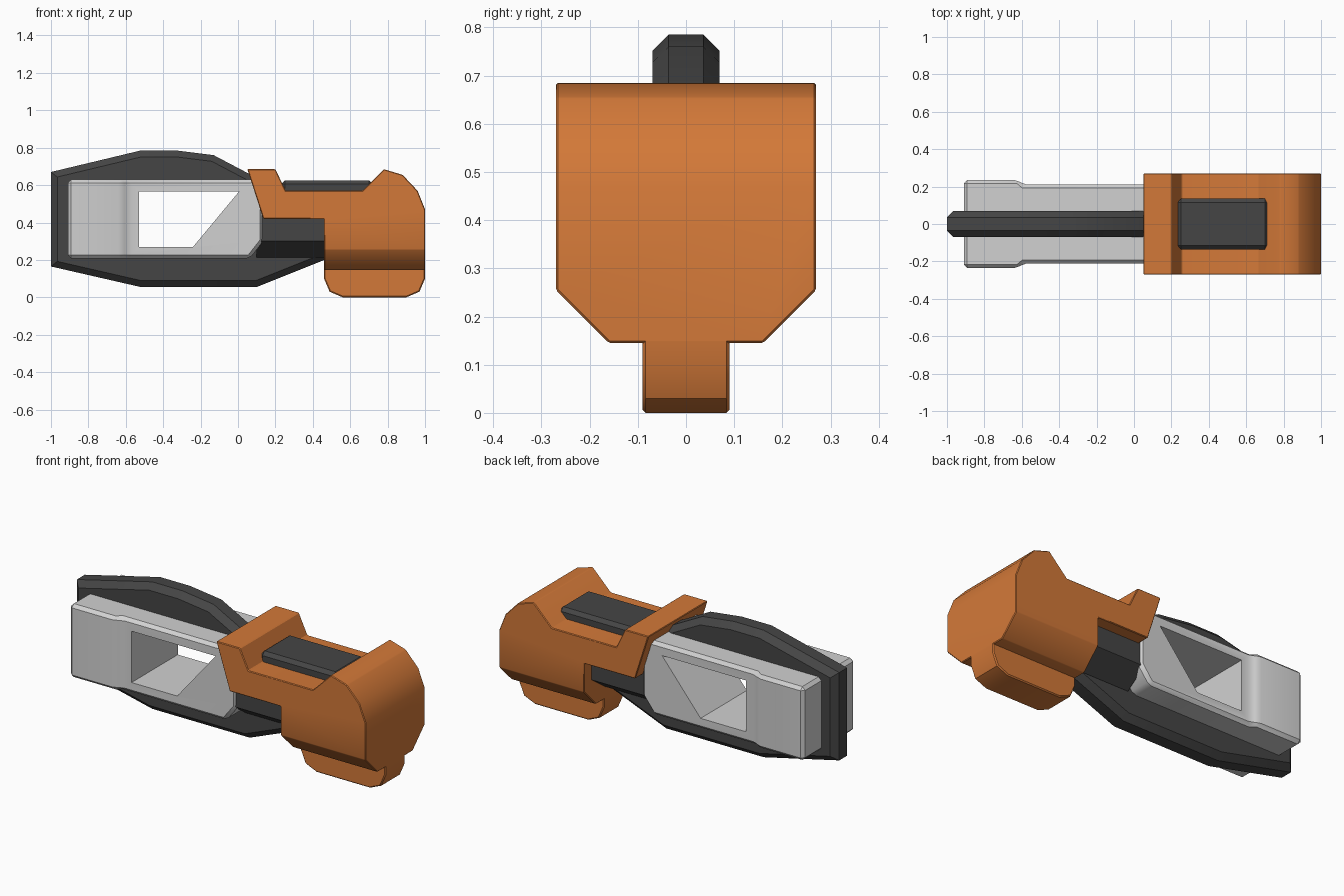
import bpy, bmesh
from mathutils import Vector

default = bpy.data.objects.get("Cube")
if default:
    bpy.data.objects.remove(default, do_unlink=True)


def make_material(name, color):
    mat = bpy.data.materials.new(name)
    mat.use_nodes = True
    mat.diffuse_color = (*color, 1)
    bsdf = next(n for n in mat.node_tree.nodes if n.type == "BSDF_PRINCIPLED")
    bsdf.inputs["Base Color"].default_value = (*color, 1)
    return mat


orange = make_material("orange", (0.65, 0.19, 0.04))
dark = make_material("dark grey", (0.06, 0.06, 0.06))
light = make_material("light grey", (0.64, 0.64, 0.64))


def prism(name, outline, axis, low, high, mat, cuts=(), rim=0):
    """Extrude a 2D outline along y or z, trim by planes, chamfer the cap rims."""
    bm = bmesh.new()
    i = "xyz".index(axis)
    if axis == "y":
        verts = [bm.verts.new((a, low, b)) for a, b in outline]
    else:
        verts = [bm.verts.new((a, b, low)) for a, b in outline]
    face = bm.faces.new(verts)
    extruded = bmesh.ops.extrude_face_region(bm, geom=[face])["geom"]
    for v in extruded:
        if isinstance(v, bmesh.types.BMVert):
            v.co[i] = high
    for point, normal in cuts:
        bmesh.ops.bisect_plane(bm, geom=bm.verts[:] + bm.edges[:] + bm.faces[:],
                               plane_co=point, plane_no=Vector(normal).normalized(),
                               clear_outer=True)
        edges = [e for e in bm.edges if e.is_boundary]
        bmesh.ops.holes_fill(bm, edges=edges, sides=0)
    bmesh.ops.recalc_face_normals(bm, faces=bm.faces[:])
    if rim:
        edges = [e for e in bm.edges if abs(e.verts[0].co[i] - e.verts[1].co[i]) < 1e-5]
        bmesh.ops.bevel(bm, geom=edges, offset=rim, segments=1, profile=0.5, affect="EDGES")
    mesh = bpy.data.meshes.new(name)
    bm.to_mesh(mesh)
    bm.free()
    mesh.materials.append(mat)
    obj = bpy.data.objects.new(name, mesh)
    bpy.context.collection.objects.link(obj)
    return obj


def finish(obj, bevel=0, cutter=None, segments=1):
    """Apply edge bevel and opening, then shade."""
    bpy.ops.object.select_all(action="DESELECT")
    obj.select_set(True)
    bpy.context.view_layer.objects.active = obj
    if bevel:
        mod = obj.modifiers.new("edge_bevel", "BEVEL")
        mod.width = bevel
        mod.segments = segments
        mod.limit_method = "ANGLE"
        bpy.ops.object.modifier_apply(modifier=mod.name)
    if cutter:
        mod = obj.modifiers.new("opening", "BOOLEAN")
        mod.object = cutter
        mod.operation = "DIFFERENCE"
        mod.solver = "EXACT"
        bpy.ops.object.modifier_apply(modifier=mod.name)
        bpy.data.objects.remove(cutter, do_unlink=True)
    bpy.ops.object.shade_smooth_by_angle(angle=0.55)


def rectangle(x0, x1, y0, y1):
    return [(x0, y0), (x1, y0), (x1, y1), (x0, y1)]


# Orange head with hooked arm and chamfered underside
head_outline = [(0.05, 0.685), (0.2, 0.685), (0.255, 0.57), (0.665, 0.57),
                (0.78, 0.685), (0.88, 0.655), (0.96, 0.57), (1, 0.47),
                (1, 0.145), (0.46, 0.145), (0.46, 0.42), (0.135, 0.42)]
head_cuts = [((0, s * 0.27, 0.255), (0, s, -1)) for s in (-1, 1)]
head = prism("head", head_outline, "y", -0.27, 0.27, orange, head_cuts)
finish(head, 0.004)

# Narrow foot under the head
foot_outline = [(0.46, 0.2), (0.46, 0.1), (0.49, 0.03), (0.56, 0),
                (0.9, 0), (0.97, 0.03), (1, 0.1), (1, 0.2)]
foot = prism("foot", foot_outline, "y", -0.09, 0.09, orange, rim=0.006)
finish(foot)

# Dark pad recessed in the top of the head
pad = prism("top_pad", rectangle(0.23, 0.72, -0.135, 0.135), "z", 0.5, 0.625, dark)
finish(pad, 0.02)

# Dark central spine with chamfered rim
spine_outline = [(-1, 0.67), (-0.52, 0.785), (-0.33, 0.785), (-0.13, 0.76),
                 (0.06, 0.66), (0.5, 0.5), (0.5, 0.215), (0.1, 0.055),
                 (-0.52, 0.055), (-1, 0.165)]
spine = prism("spine", spine_outline, "y", -0.07, 0.07, dark, rim=0.034)
spine_cutter = prism("spine_cutter", rectangle(-0.7, 0.03, 0.24, 0.6),
                     "y", -0.5, 0.5, dark)
finish(spine, cutter=spine_cutter)

# Dark neck joining the grip to the head
neck_cuts = [((0, s * 0.2, 0.3), (0, s * 0.09, -0.13)) for s in (-1, 1)]
neck = prism("neck", rectangle(0.1, 0.5, 0.212, 0.55), "y", -0.2, 0.2, dark, neck_cuts)
finish(neck)

# Light grip with a thicker end and a slanted opening
side = [(-0.91, 0.235), (-0.62, 0.235), (-0.59, 0.21), (0.135, 0.21)]
grip_outline = side + [(x, -y) for x, y in reversed(side)]
grip = prism("grip", grip_outline, "z", 0.208, 0.63, light,
             [((0.135, 0, 0.3), (0.09, 0, -0.07))])
opening = [(-0.53, 0.565), (0.005, 0.565), (-0.24, 0.27), (-0.53, 0.27)]
grip_cutter = prism("grip_cutter", opening, "y", -0.5, 0.5, light)
finish(grip, 0.018, grip_cutter)
